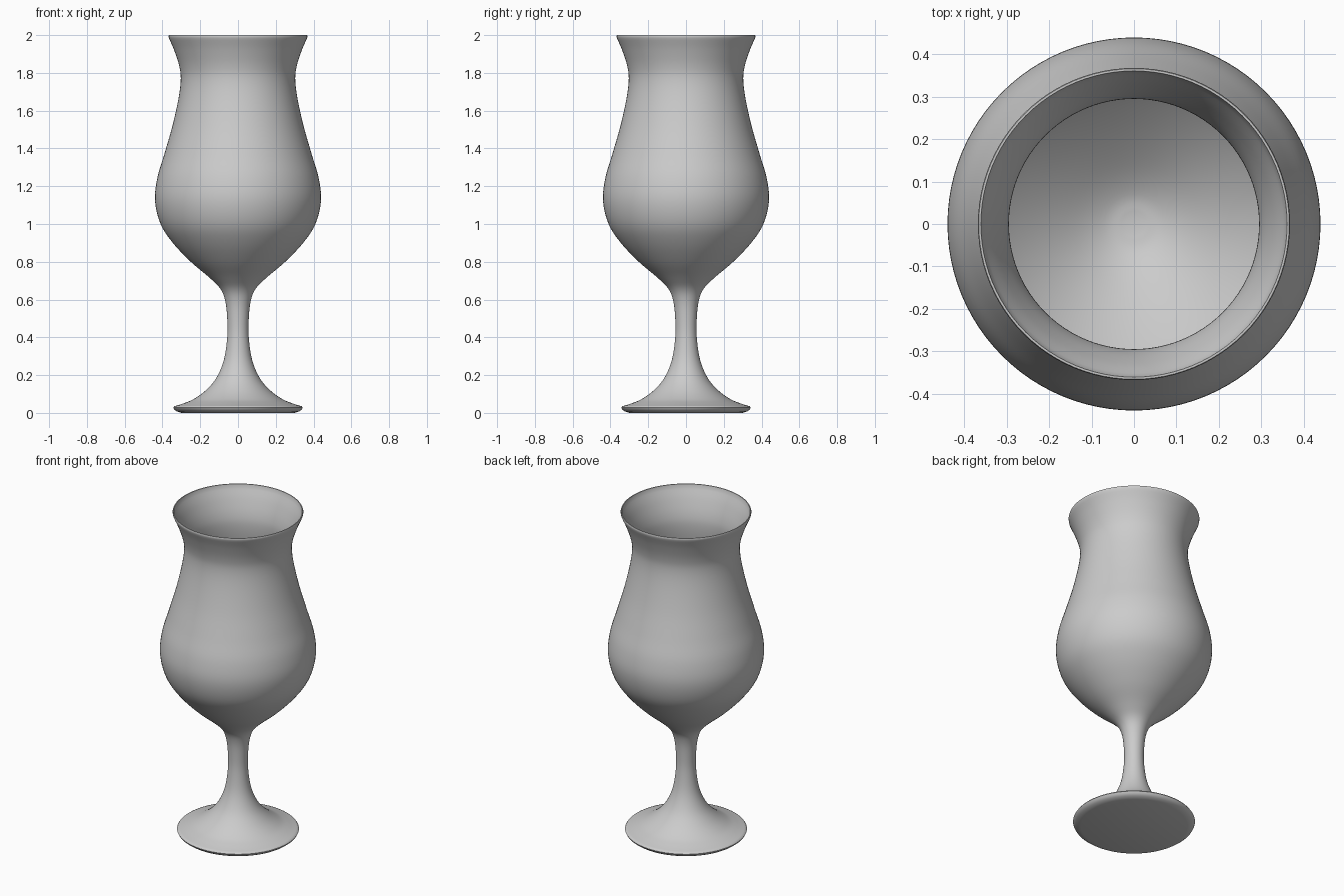
import bpy, math
from mathutils import Vector

if "Cube" in bpy.data.objects:
    bpy.data.objects.remove(bpy.data.objects["Cube"])

SEGMENTS = 96


def smooth_path(points, steps=5):
    """Catmull-Rom curve through (radius, height) points."""
    p = [Vector(q) for q in points]
    p = [2 * p[0] - p[1]] + p + [2 * p[-1] - p[-2]]
    out = []
    for a, b, c, d in zip(p, p[1:], p[2:], p[3:]):
        for i in range(steps):
            t = i / steps
            out.append(0.5 * (2 * b + (c - a) * t + (2 * a - 5 * b + 4 * c - d) * t**2
                              + (3 * b - a - 3 * c + d) * t**3))
    return out + [p[-2]]


def lathe(name, profile):
    """Revolve a profile around z, closing both ends at the axis."""
    n = len(profile)
    verts, faces = [], []
    for s in range(SEGMENTS):
        a = 2 * math.pi * s / SEGMENTS
        verts += [(r * math.cos(a), r * math.sin(a), z) for r, z in profile]
    low, high = len(verts), len(verts) + 1
    verts += [(0, 0, profile[0][1]), (0, 0, profile[-1][1])]
    for s in range(SEGMENTS):
        i, j = s * n, (s + 1) % SEGMENTS * n
        faces += [(i + k, j + k, j + k + 1, i + k + 1) for k in range(n - 1)]
        faces += [(low, j, i), (high, i + n - 1, j + n - 1)]
    mesh = bpy.data.meshes.new(name)
    mesh.from_pydata(verts, [], faces)
    obj = bpy.data.objects.new(name, mesh)
    bpy.context.collection.objects.link(obj)
    bpy.context.view_layer.objects.active = obj
    obj.select_set(True)
    bpy.ops.object.shade_smooth_by_angle(angle=math.radians(40))
    return obj


# Foot underside and rounded foot edge
foot = [(0.30, 0.0), (0.325, 0.008), (0.338, 0.018), (0.343, 0.028)]

# Outside: foot top, stem, bulb, neck and flared lip
outer = smooth_path([
    (0.338, 0.035), (0.29, 0.05), (0.235, 0.073), (0.17, 0.12), (0.115, 0.185), (0.075, 0.28),
    (0.057, 0.40), (0.057, 0.50), (0.067, 0.59), (0.092, 0.655), (0.15, 0.715),
    (0.25, 0.80), (0.345, 0.90), (0.41, 1.0), (0.439, 1.12), (0.428, 1.24),
    (0.39, 1.37), (0.347, 1.52), (0.314, 1.67), (0.303, 1.77), (0.312, 1.84),
    (0.338, 1.92), (0.366, 1.985)])

# Rim and thin-walled inside down to the bowl bottom
rim = [(0.368, 1.995), (0.366, 2.0), (0.361, 2.0)]
inner = smooth_path([
    (0.358, 1.985), (0.329, 1.92), (0.303, 1.84), (0.295, 1.77), (0.306, 1.67),
    (0.338, 1.52), (0.381, 1.37), (0.418, 1.24), (0.429, 1.12), (0.40, 1.0),
    (0.335, 0.908), (0.24, 0.815), (0.14, 0.735), (0.07, 0.695), (0.02, 0.685)])

lathe("glass", foot + [tuple(v) for v in outer] + rim + [tuple(v) for v in inner])
